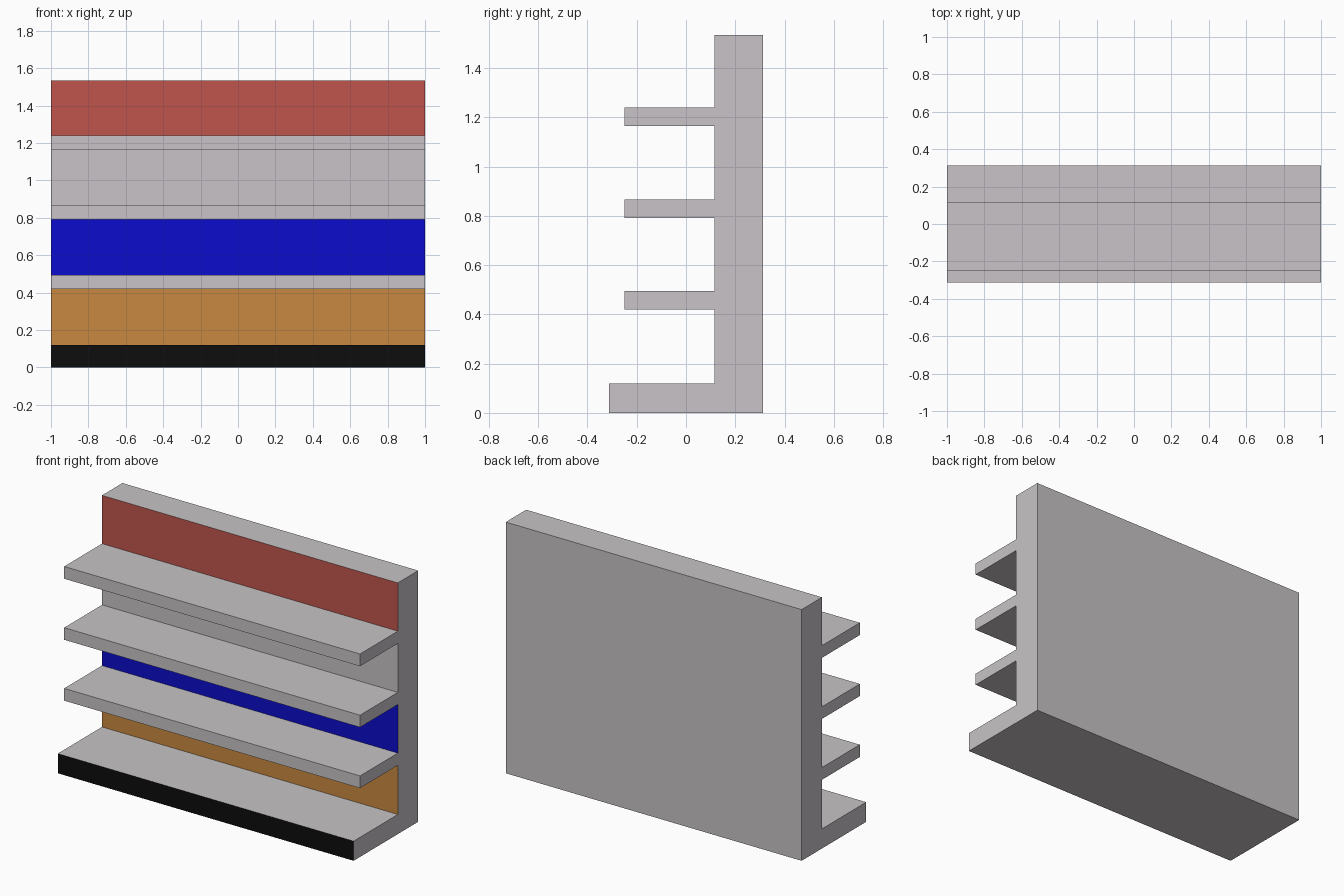
import bpy, bmesh

if "Cube" in bpy.data.objects:
    bpy.data.objects.remove(bpy.data.objects["Cube"])

HALF_W = 1.0
BACK, WALL, SHELF, BASE = 0.312, 0.115, -0.25, -0.312
BASE_H, TOP = 0.12, 1.535
SHELVES = [(0.42, 0.495), (0.792, 0.866), (1.165, 1.24)]


def material(name, rgb):
    m = bpy.data.materials.new(name)
    m.diffuse_color = (*rgb, 1.0)
    m.use_nodes = True
    m.node_tree.nodes["Principled BSDF"].inputs["Base Color"].default_value = m.diffuse_color
    return m


mats = [
    material("light_grey", (0.578, 0.552, 0.571)),
    material("black", (0.004, 0.004, 0.004)),
    material("orange", (0.578, 0.250, 0.051)),
    material("blue", (0.0037, 0.0037, 0.604)),
    material("red", (0.527, 0.091, 0.074)),
]

# Side profile (y, z): base, three shelves and back wall in one outline
profile = [(BACK, 0), (BASE, 0), (BASE, BASE_H), (WALL, BASE_H)]
for lo, hi in SHELVES:
    profile += [(WALL, lo), (SHELF, lo), (SHELF, hi), (WALL, hi)]
profile += [(WALL, TOP), (BACK, TOP)]

# Extrude the profile across the width
bm = bmesh.new()
side = bm.faces.new([bm.verts.new((-HALF_W, y, z)) for y, z in profile])
ext = bmesh.ops.extrude_face_region(bm, geom=[side], use_keep_orig=True)
moved = [v for v in ext["geom"] if isinstance(v, bmesh.types.BMVert)]
bmesh.ops.translate(bm, verts=moved, vec=(2 * HALF_W, 0, 0))
bmesh.ops.recalc_face_normals(bm, faces=bm.faces)

# Colour the front-facing panels by depth and height
for f in bm.faces:
    if f.normal.y > -0.9:
        continue
    c = f.calc_center_median()
    if c.z < BASE_H:
        f.material_index = 1
    elif abs(c.y - WALL) < 0.01:
        level = sum(c.z > hi for _, hi in SHELVES)
        f.material_index = (2, 3, 0, 4)[level]

mesh = bpy.data.meshes.new("shelf_rack")
bm.to_mesh(mesh)
bm.free()
for m in mats:
    mesh.materials.append(m)
rack = bpy.data.objects.new("shelf_rack", mesh)
bpy.context.collection.objects.link(rack)
